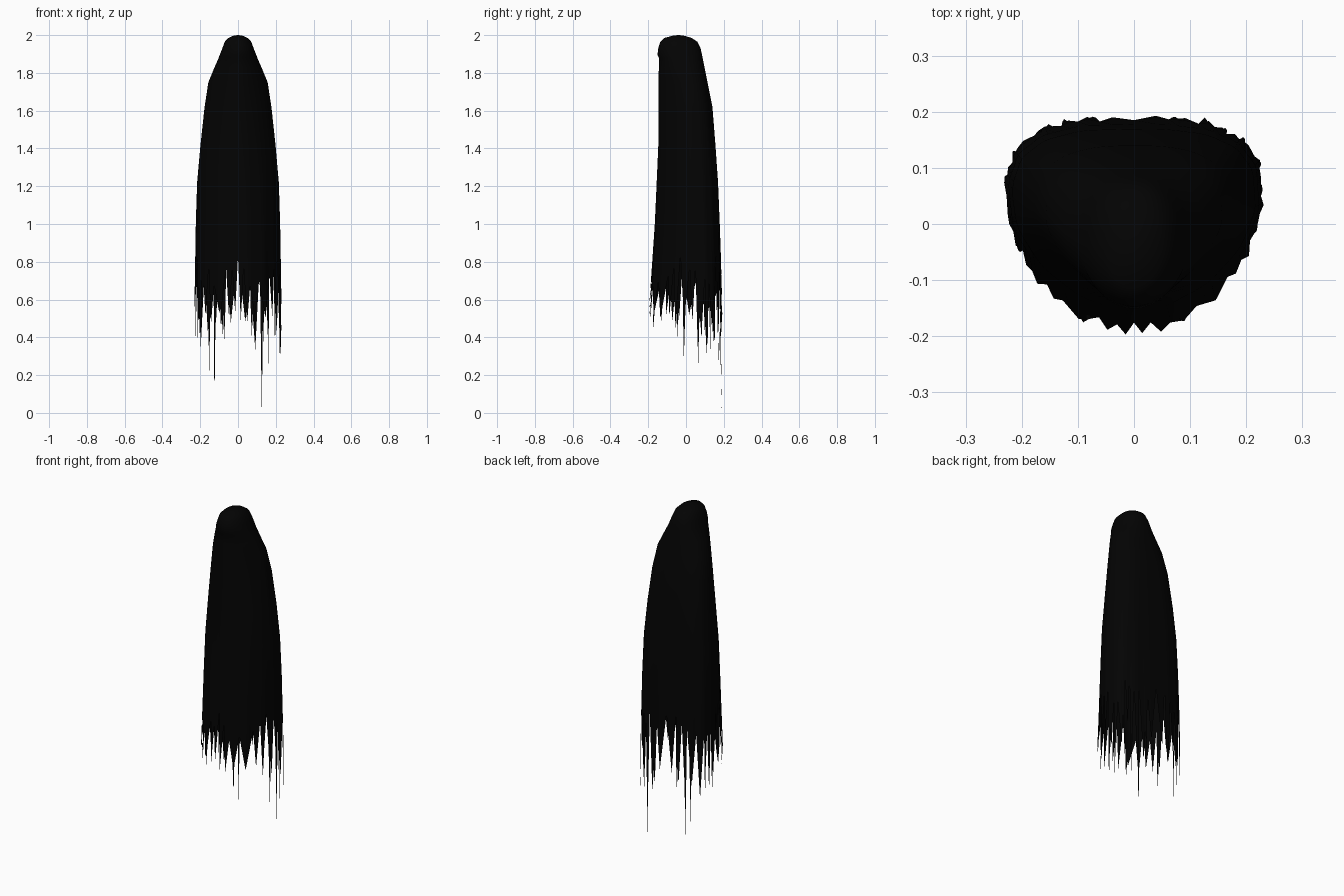
import bpy, bmesh, math, random

if "Cube" in bpy.data.objects:
    bpy.data.objects.remove(bpy.data.objects["Cube"])

random.seed(7)
N = 80

# profile rows: z, half width, widest y, front y, back y
PROFILE = [
    (1.998, .022, -.040, -.066, -.014), (1.985, .050, -.040, -.115, .030),
    (1.965, .070, -.038, -.136, .060), (1.93, .083, -.035, -.147, .077),
    (1.895, .097, -.032, -.151, .085), (1.880, .102, -.030, -.144, .088),
    (1.83, .124, -.015, -.144, .098), (1.75, .157, .010, -.145, .114),
    (1.62, .177, .025, -.145, .140), (1.42, .199, .035, -.147, .156),
    (1.22, .217, .042, -.156, .170), (1.00, .224, .047, -.166, .179),
    (0.80, .228, .050, -.180, .187), (0.50, .232, .050, -.200, .193),
    (0.00, .233, .050, -.208, .200)]


def lerp_rows(rows, z):
    for a, b in zip(rows, rows[1:]):
        if z >= b[0]:
            t = min(1, max(0, (a[0] - z) / (a[0] - b[0])))
            return [p + (q - p) * t for p, q in zip(a, b)]
    return rows[-1]


# how pointed the front half of the section is: z, exponent
FRONT = [(2, 1.0), (1.93, 1.0), (1.75, 1.32), (1.5, 1.2), (1.1, 1.1), (0, 1.06)]


def point(i, z):
    """Point on the cloak: tapered front, flatter squarer back, light folds."""
    _, w, yc, f, b = lerp_rows(PROFILE, z)
    a = 2 * math.pi * i / N
    c, s = math.cos(a), math.sin(a)
    e = .92 - .22 * min(1, (2 - z) / .5) if s > 0 else lerp_rows(FRONT, z)[1]
    x = w * math.copysign(abs(c) ** e, c)
    y = yc + ((b - yc) if s > 0 else (yc - f)) * math.copysign(abs(s) ** e, s)
    fold = 1 - .01 * min(1, max(0, 1.7 - z)) * (1 + math.sin(a * 16))
    return (x * fold, yc + (y - yc) * fold, z)


bm = bmesh.new()

# tattered strips: (first column, width), deep notches between some of them
strips, i = [], 0
while i < N:
    w = min(random.choice((2, 2, 3, 4)), N - i)
    strips.append((i, w))
    i += w
hem = [random.uniform(.60, .70) for _ in range(N)]
for i, w in strips:
    hem[i] = random.uniform(.66, .84)

# hood and cloak, ending in the ragged hem ring
levels = [r[0] for r in PROFILE if r[0] > .9]
rings = [[bm.verts.new(point(i, z)) for i in range(N)] for z in levels]
rings.append([bm.verts.new(point(i, hem[i])) for i in range(N)])
top = bm.verts.new((0, -.04, 2))
for i in range(N):
    bm.faces.new((top, rings[0][i], rings[0][(i + 1) % N]))
for r0, r1 in zip(rings, rings[1:]):
    for i in range(N):
        j = (i + 1) % N
        bm.faces.new((r0[i], r1[i], r1[j], r0[j]))

# each strip tapers from the hem to one point
for i, w in strips:
    mid = i + w / 2
    low = .46 if math.sin(2 * math.pi * mid / N) < -.5 else .30
    tip = bm.verts.new(point(mid, random.uniform(low, .54)))
    for k in range(i, i + w):
        bm.faces.new((rings[-1][k], tip, rings[-1][(k + 1) % N]))

# long thin threads: column, lowest height
for col, end in ((14.5, 0), (25.5, .06), (27.5, .20), (11.5, .25), (3.5, .23),
                 (0.5, .26), (76.5, .28), (38.5, .36), (45.5, .38), (8.5, .28),
                 (34.5, .32), (22.5, .38), (17.5, .40), (65.5, .40), (54.5, .45)):
    a, b = int(col), int(col) + 1
    m = end + .5 * (.66 - end)
    la = bm.verts.new(point(col - .25, m))
    lb = bm.verts.new(point(col + .25, m))
    tip = bm.verts.new(point(col, end))
    bm.faces.new((rings[-1][a], la, lb, rings[-1][b % N]))
    bm.faces.new((la, tip, lb))

mesh = bpy.data.meshes.new("hooded_cloak")
bm.to_mesh(mesh)
bm.free()
cloak = bpy.data.objects.new("hooded_cloak", mesh)
bpy.context.collection.objects.link(cloak)
for p in mesh.polygons:
    p.use_smooth = True

# black cloth
mat = bpy.data.materials.new("black_cloth")
mat.diffuse_color = (.001, .001, .001, 1)
mat.use_nodes = True
mat.node_tree.nodes["Principled BSDF"].inputs["Base Color"].default_value = mat.diffuse_color
mesh.materials.append(mat)
